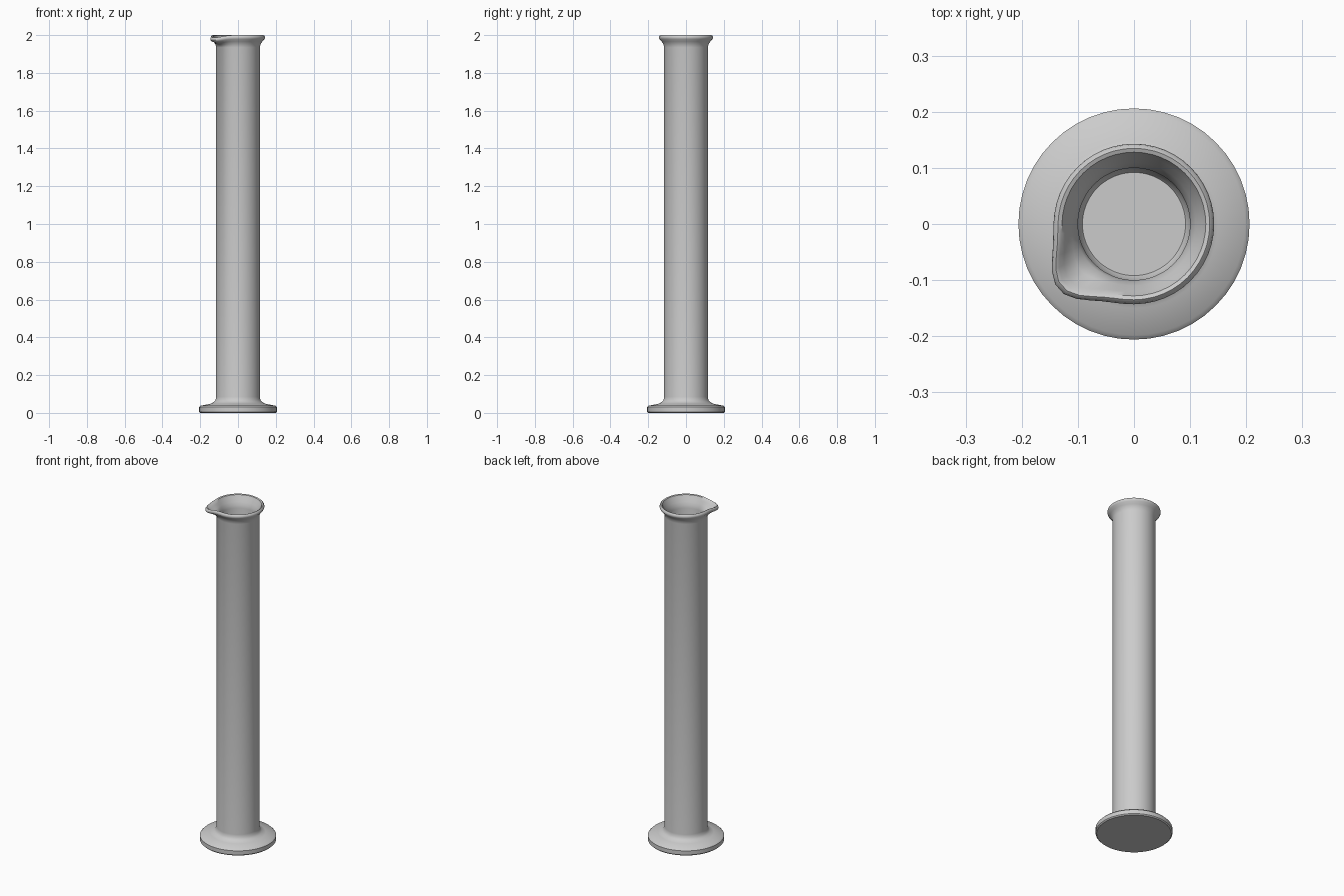
import bpy, bmesh, math

if "Cube" in bpy.data.objects:
    bpy.data.objects.remove(bpy.data.objects["Cube"])

SIDES = 48
SPOUT = math.radians(221)

# (radius, height, spout push) from foot centre, up the outside, over the lip, down the bore
PROFILE = [
    (0.200, 0.000, 0), (0.206, 0.006, 0), (0.206, 0.030, 0), (0.198, 0.038, 0),
    (0.150, 0.047, 0), (0.129, 0.056, 0), (0.119, 0.068, 0), (0.116, 0.085, 0),
    (0.116, 1.935, 0), (0.119, 1.950, 0.15), (0.128, 1.966, 0.55),
    (0.140, 1.979, 0.95), (0.143, 1.987, 1.0), (0.141, 1.995, 1.0),
    (0.135, 2.000, 1.0), (0.128, 1.997, 1.0), (0.121, 1.982, 0.9),
    (0.110, 1.963, 0.45), (0.103, 1.945, 0.1), (0.100, 1.930, 0),
    (0.100, 0.075, 0), (0.092, 0.062, 0),
]


def point(radius, height, push, angle):
    # Pull the rim outward and slightly down around the pouring spout
    d = math.atan2(math.sin(angle - SPOUT), math.cos(angle - SPOUT))
    k = push * math.exp(-(d / math.radians(20)) ** 2)
    r = radius + 0.035 * k
    return (r * math.cos(angle), r * math.sin(angle), height - 0.014 * k)


# Measuring cylinder: foot, tube and spouted lip as one lathed shell
bm = bmesh.new()
rings = [[bm.verts.new(point(*p, 2 * math.pi * i / SIDES)) for i in range(SIDES)]
         for p in PROFILE]
for a, b in zip(rings, rings[1:]):
    for i in range(SIDES):
        j = (i + 1) % SIDES
        bm.faces.new((a[i], a[j], b[j], b[i]))
bm.faces.new(rings[0][::-1])   # underside
bm.faces.new(rings[-1])        # bore floor
bmesh.ops.recalc_face_normals(bm, faces=bm.faces)

mesh = bpy.data.meshes.new("measuring_cylinder")
bm.to_mesh(mesh)
bm.free()
obj = bpy.data.objects.new("measuring_cylinder", mesh)
bpy.context.collection.objects.link(obj)
bpy.context.view_layer.objects.active = obj
obj.select_set(True)
bpy.ops.object.shade_smooth_by_angle(angle=math.radians(40))
